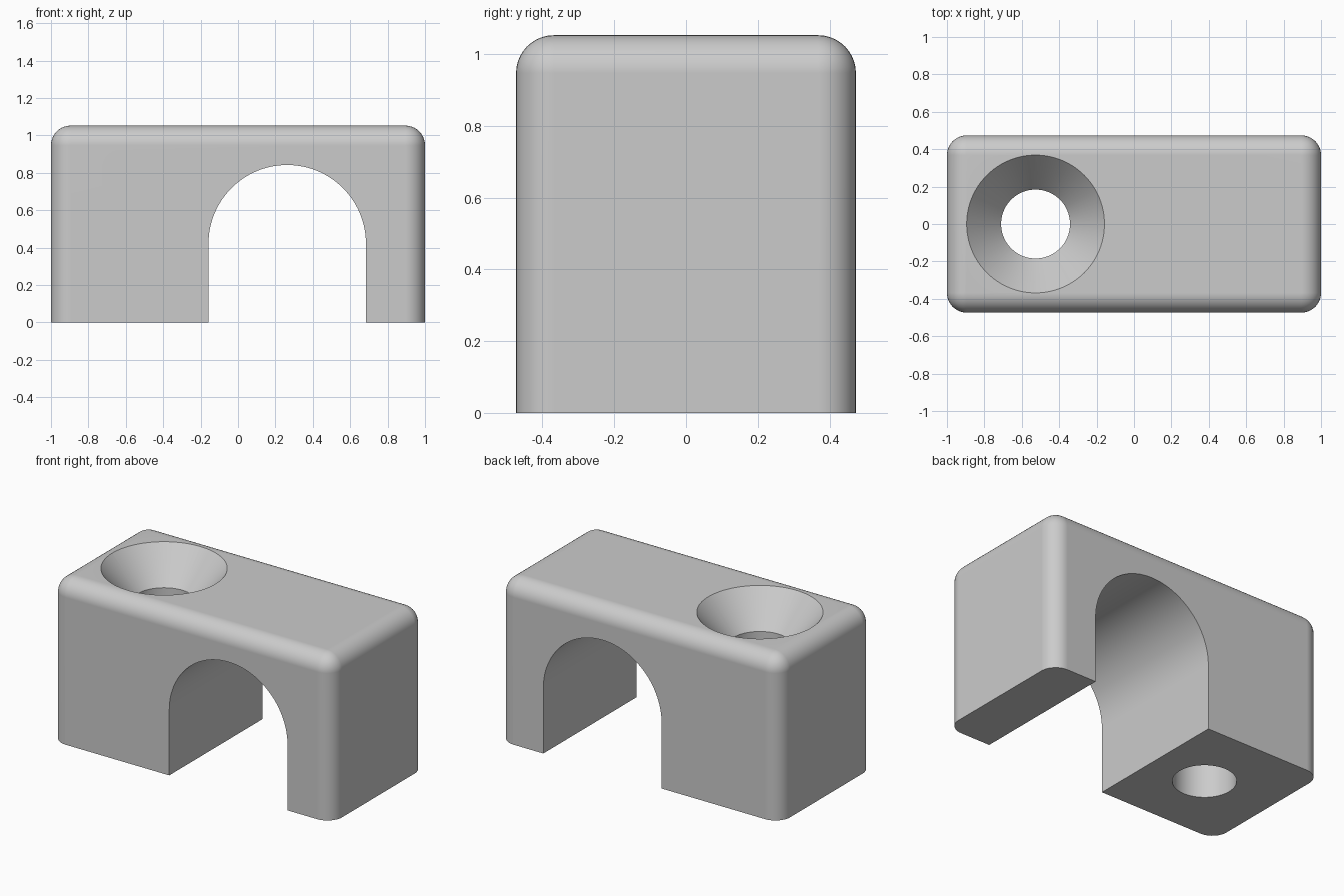
import bpy
import bmesh
import math
from mathutils import Matrix

if "Cube" in bpy.data.objects:
    bpy.data.objects.remove(bpy.data.objects["Cube"], do_unlink=True)

U = 2 / 19                      # base unit: the block is 19 x 9 x 10 of these
LENGTH, DEPTH, HEIGHT = 19 * U, 9 * U, 10 * U
ARCH_X, ARCH_R = 2.5 * U, 4 * U
HOLE_X, HOLE_R, SINK_R, SINK_DEPTH = -5 * U, 1.75 * U, 3.5 * U, 2 * U

grey = bpy.data.materials.new("plain grey")
grey.use_nodes = True
colour = (0.6, 0.6, 0.6, 1)
grey.diffuse_color = colour
grey.node_tree.nodes["Principled BSDF"].inputs["Base Color"].default_value = colour


def make_object(name, bm):
    bmesh.ops.recalc_face_normals(bm, faces=bm.faces)
    mesh = bpy.data.meshes.new(name)
    bm.to_mesh(mesh)
    bm.free()
    mesh.materials.append(grey)
    obj = bpy.data.objects.new(name, mesh)
    bpy.context.collection.objects.link(obj)
    return obj


def extrude_profile(name, points, y0, y1):
    """Prism along y from an (x, z) outline."""
    bm = bmesh.new()
    face = bm.faces.new([bm.verts.new((x, y0, z)) for x, z in points])
    new = bmesh.ops.extrude_face_region(bm, geom=[face])["geom"]
    verts = [v for v in new if isinstance(v, bmesh.types.BMVert)]
    bmesh.ops.translate(bm, verts=verts, vec=(0, y1 - y0, 0))
    return make_object(name, bm)


def lathe(name, profile, x, steps=96):
    """Solid of revolution about a vertical axis from (radius, z) pairs."""
    bm = bmesh.new()
    rings = []
    for r, z in profile:
        angles = [math.tau * i / steps for i in range(steps)]
        rings.append([bm.verts.new((x + r * math.cos(a), r * math.sin(a), z)) for a in angles])
    for low, high in zip(rings, rings[1:]):
        for i in range(steps):
            j = (i + 1) % steps
            bm.faces.new((low[i], low[j], high[j], high[i]))
    bm.faces.new(rings[0])
    bm.faces.new(rings[-1])
    return make_object(name, bm)


# Block, rounded everywhere except around its base
bm = bmesh.new()
bmesh.ops.create_cube(bm, size=1, matrix=Matrix.Translation((0, 0, HEIGHT / 2))
                      @ Matrix.Diagonal((LENGTH, DEPTH, HEIGHT, 1)))
edges = [e for e in bm.edges if max(v.co.z for v in e.verts) > HEIGHT / 2]
bmesh.ops.bevel(bm, geom=edges, offset=U, offset_type='OFFSET', segments=10,
                profile=0.5, affect='EDGES', clamp_overlap=True)
block = make_object("clamp_block", bm)

# Arched channel, front to back
arc = [(ARCH_X + ARCH_R * math.cos(math.pi * i / 64),
        ARCH_R + ARCH_R * math.sin(math.pi * i / 64)) for i in range(65)]
outline = [(ARCH_X + ARCH_R, -U)] + arc + [(ARCH_X - ARCH_R, -U)]
channel = extrude_profile("channel_cutter", outline, -DEPTH, DEPTH)

# Countersunk screw hole, with the cone continued above the top face
slope = (SINK_R - HOLE_R) / SINK_DEPTH
screw_hole = lathe("screw_hole_cutter", [
    (HOLE_R, -U), (HOLE_R, HEIGHT - SINK_DEPTH), (SINK_R + slope * U, HEIGHT + U)], HOLE_X)

# Cut both openings, then drop the cutters
bpy.context.view_layer.objects.active = block
for cutter in (channel, screw_hole):
    cutter.hide_render = True
    cut = block.modifiers.new("cut", 'BOOLEAN')
    cut.operation = 'DIFFERENCE'
    cut.solver = 'EXACT'
    cut.object = cutter
    bpy.ops.object.modifier_apply(modifier=cut.name)
    bpy.data.objects.remove(cutter, do_unlink=True)

# Smooth curves with crisp rims and flat main faces
bpy.ops.object.select_all(action='DESELECT')
block.select_set(True)
bpy.ops.object.shade_smooth_by_angle(angle=math.radians(30))
normals = block.modifiers.new("flat_faces", 'WEIGHTED_NORMAL')
normals.keep_sharp = True
